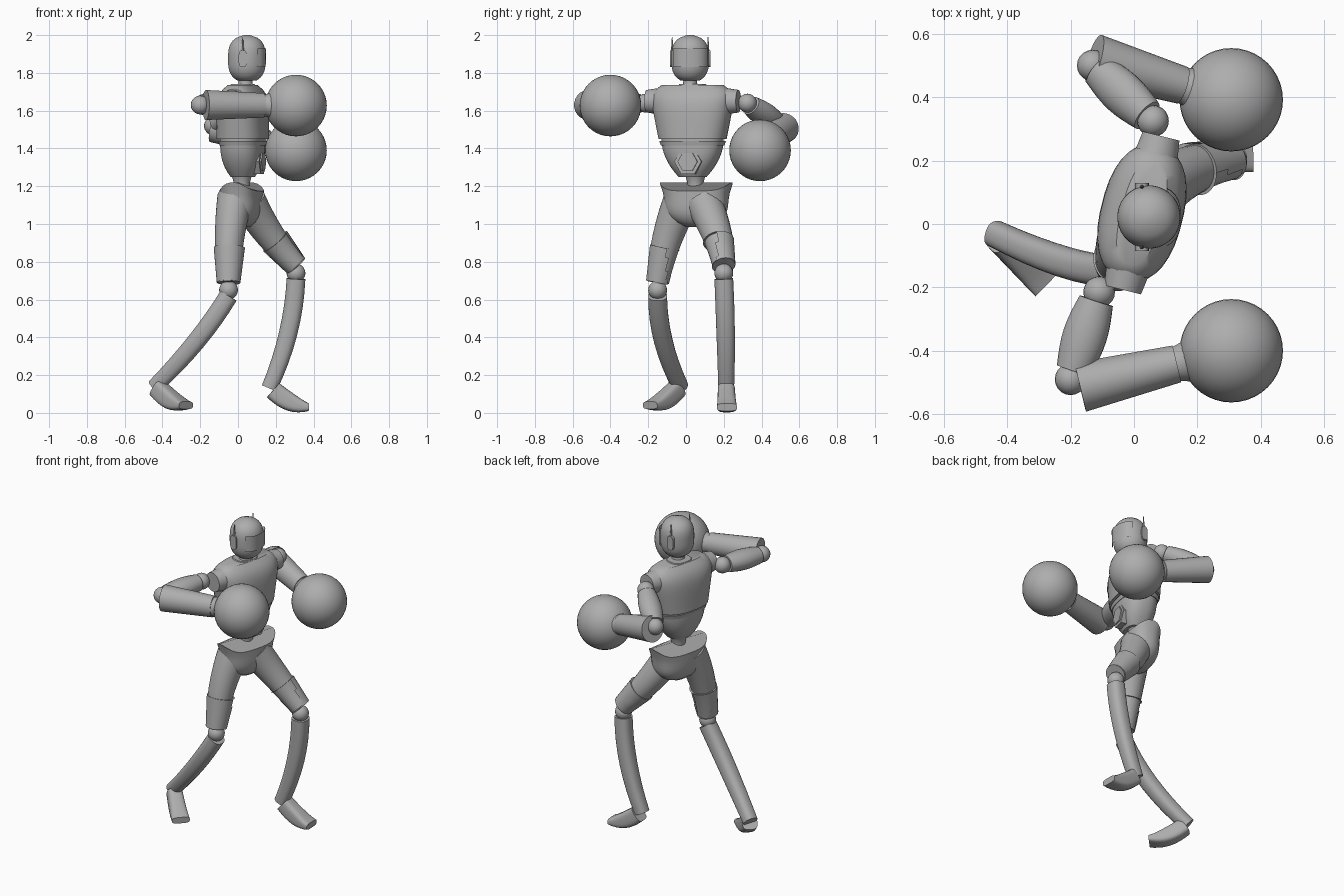
import bpy, bmesh, math
from mathutils import Vector

cube = bpy.data.objects.get("Cube")
if cube:
    bpy.data.objects.remove(cube, do_unlink=True)

grey = bpy.data.materials.new("plain_grey")
grey.use_nodes = True
grey.diffuse_color = (0.42, 0.42, 0.42, 1)
shader = grey.node_tree.nodes["Principled BSDF"]
shader.inputs["Base Color"].default_value = grey.diffuse_color

UP = Vector((0, 0, 1))
ACROSS = Vector((0, 1, 0))
# The upper body is twisted about the vertical
CHEST_SIDE = Vector((1, 4, 0)).normalized()
CHEST_FRONT = CHEST_SIDE.cross(UP)


def finish(name, bm):
    bmesh.ops.recalc_face_normals(bm, faces=bm.faces)
    mesh = bpy.data.meshes.new(name)
    bm.to_mesh(mesh)
    bm.free()
    mesh.materials.append(grey)
    obj = bpy.data.objects.new(name, mesh)
    bpy.context.scene.collection.objects.link(obj)
    bpy.ops.object.select_all(action='DESELECT')
    obj.select_set(True)
    bpy.context.view_layer.objects.active = obj
    bpy.ops.object.shade_smooth_by_angle(angle=math.radians(40))


def taper(start, end, bulge=0.0):
    return lambda t: start + (end - start) * t + bulge * math.sin(math.pi * t)


def point_on(path, t):
    """Point on a straight path, or on a curve through the middle one of three points."""
    start, end = path[0], path[-1]
    point = start.lerp(end, t)
    if len(path) > 2:
        sag = path[1] - (start + end) / 2
        point += sag * 4 * t * (1 - t)
    return point


def loft(name, path, width, depth=None, side=ACROSS, normal=None,
         sides=24, steps=8, power=2.0, lift=0.0, keep=None):
    """Skin rounded sections along a path; width and depth are rules of t from start to end."""
    depth = depth or width
    bm = bmesh.new()
    loops = []
    for i in range(steps + 1):
        t = i / steps
        ahead = point_on(path, min(t + 0.05, 1))
        behind = point_on(path, max(t - 0.05, 0))
        axis = normal or (ahead - behind).normalized()
        u = (side - axis * side.dot(axis)).normalized()
        v = axis.cross(u)
        loop = []
        for k in range(sides):
            angle = math.tau * (k + 0.5) / sides
            c, s = math.cos(angle), math.sin(angle)
            across = math.copysign(abs(c) ** (2 / power), c) * width(t)
            along = math.copysign(abs(s) ** (2 / power), s) * depth(t)
            raised = UP * lift * c ** 4 * (1 - t) ** 8
            loop.append(bm.verts.new(point_on(path, t) + u * across + v * along + raised))
        loops.append(loop)
    for low, high in zip(loops, loops[1:]):
        for k in range(sides):
            j = (k + 1) % sides
            bm.faces.new((low[k], low[j], high[j], high[k]))
    bm.faces.new(loops[0])
    bm.faces.new(loops[-1])
    if keep:
        unwanted = [f for f in bm.faces if not keep(f.calc_center_median())]
        bmesh.ops.delete(bm, geom=unwanted, context='FACES')
    finish(name, bm)


def ball(name, centre, radius, segments=20):
    bm = bmesh.new()
    bmesh.ops.create_uvsphere(bm, u_segments=segments, v_segments=segments // 2, radius=radius)
    bmesh.ops.translate(bm, verts=bm.verts, vec=centre)
    finish(name, bm)


def column(name, centre, bottom, top, width, depth=None, **options):
    """Loft with level sections between two heights, from the first to the second."""
    path = [Vector((*centre, bottom)), Vector((*centre, top))]
    loft(name, path, width, depth, normal=UP, **options)


def arm(label, shoulder, elbow, sleeve, glove):
    ball(label + "_shoulder_joint", shoulder, 0.05)
    loft(label + "_upper_arm", [shoulder.lerp(elbow, 0.1), shoulder.lerp(elbow, 0.9)],
         taper(0.055, 0.055, 0.015), taper(0.05, 0.05, 0.01))
    ball(label + "_elbow_joint", elbow, 0.05)
    loft(label + "_forearm", [sleeve, sleeve.lerp(glove, 0.64)],
         taper(0.08, 0.06), taper(0.08, 0.065))
    loft(label + "_glove_cuff", [sleeve.lerp(glove, 0.6), sleeve.lerp(glove, 0.8)],
         lambda t: 0.055 + 0.04 * t * t)
    ball(label + "_glove", glove, 0.163, 40)


def leg(label, outward, hip, thigh, knee, shin, ankle, toe):
    cuff = knee + UP * 0.04
    loft(label + "_thigh", [hip, thigh, cuff], taper(0.1, 0.06), taper(0.095, 0.06))
    loft(label + "_knee_guard", [thigh.lerp(cuff, 0.2), cuff], taper(0.083, 0.063),
         keep=lambda c: (c.y - thigh.y) * outward > 0)
    ball(label + "_knee_joint", knee, 0.05)
    loft(label + "_shin", [knee - UP * 0.03, shin, ankle],
         taper(0.05, 0.042, 0.003), power=2.5)
    # Wedge foot, tall at the heel and thin at the toe
    heel = ankle.lerp(toe, 0.1)
    arch = heel.lerp(toe, 0.5) - UP * 0.02
    loft(label + "_foot", [heel, arch, toe], taper(0.045, 0.053), taper(0.05, 0.02, 0.012),
         side=(toe - ankle).cross(UP), power=3.5)


# Head, face plate and neck
HEAD = (0.047, 0.022)
column("head", HEAD, 1.76, 2, lambda t: 0.1 * (1 - abs(1.89 * t - 0.9) ** 3) ** 0.5,
       steps=16, sides=32)
column("visor", HEAD, 1.83, 1.93, taper(0.1, 0.102), sides=32, power=2.5,
       keep=lambda c: c.x > 0.1)
column("neck", (0.04, 0.022), 1.7, 1.79, taper(0.06, 0.045, -0.015))

# Ear pods, antennas and shoulder sleeves on both sides
CHEST = (0.025, 0.035)
shoulders = Vector((*CHEST, 1.65))
for label, sign in (("near", -1), ("far", 1)):
    ear = Vector((0.025, HEAD[1] + sign * 0.095, 1.875))
    thickness = ACROSS * 0.012
    loft(label + "_ear_pod", [ear - thickness, ear + thickness],
         taper(0.045, 0.045), taper(0.022, 0.022), side=UP, power=3, steps=1)
    loft(label + "_antenna", [ear, ear + UP * 0.115], taper(0.01, 0.002), sides=8)
    reach = CHEST_SIDE * sign
    loft(label + "_shoulder_sleeve", [shoulders + reach * 0.15, shoulders + reach * 0.25],
         taper(0.075, 0.06))

# Chest, collar, waistband and belly
trunk = dict(side=CHEST_SIDE, sides=32, power=2.5)
column("chest", CHEST, 1.45, 1.735, lambda t: (0.18 + 0.06 * t) * (1 - 0.3 * t ** 8),
       lambda t: 0.13 * (1 - 0.5 * t ** 6), steps=12, **trunk)
column("collar", CHEST, 1.7, 1.74, taper(0.1, 0.07), taper(0.085, 0.06), **trunk)
column("waistband", CHEST, 1.415, 1.44, taper(0.168, 0.177), taper(0.115, 0.12), **trunk)
column("belly", CHEST, 1.45, 1.25, lambda t: 0.165 * (1 - 0.55 * t * t),
       lambda t: 0.112 * (1 - 0.45 * t ** 3), **trunk)
column("waist_joint", (0.02, 0.05), 1.27, 1.13, taper(0.06, 0.06, -0.018))

# Six-sided buckle on the belly
buckle = Vector((*CHEST, 1.33)) + CHEST_FRONT * 0.07
for part, size, reach in (("rim", 0.074, 0.037), ("core", 0.054, 0.045)):
    loft("buckle_" + part, [buckle, buckle + CHEST_FRONT * reach], taper(size, size),
         side=UP, sides=6, steps=1)

# Pelvis with raised hip corners
column("pelvis", (0.02, 0.055), 1.175, 0.985,
       lambda t: 0.17 * (1 - 0.7 * t ** 5) + 0.025 * (1 - t) ** 8,
       lambda t: 0.105 * (1 - 0.6 * t ** 5), lift=0.045, **trunk)

# Near arm held level, far arm with the elbow out and the glove lowered
arm("near", shoulder=Vector((-0.11, -0.215, 1.64)), elbow=Vector((-0.2, -0.49, 1.63)),
    sleeve=Vector((-0.17, -0.515, 1.63)), glove=Vector((0.307, -0.4, 1.627)))
arm("far", shoulder=Vector((0.06, 0.325, 1.64)), elbow=Vector((-0.13, 0.5, 1.52)),
    sleeve=Vector((-0.125, 0.52, 1.51)), glove=Vector((0.307, 0.392, 1.39)))

# Near leg trailing, far leg stepping forward
leg("near", -1, hip=Vector((-0.015, -0.015, 1.14)), thigh=Vector((-0.045, -0.1, 0.92)),
    knee=Vector((-0.05, -0.15, 0.65)), shin=Vector((-0.22, -0.12, 0.38)),
    ankle=Vector((-0.44, -0.03, 0.14)), toe=Vector((-0.275, -0.19, 0.04)))
leg("far", 1, hip=Vector((0.055, 0.09, 1.12)), thigh=Vector((0.17, 0.165, 0.94)),
    knee=Vector((0.307, 0.2, 0.74)), shin=Vector((0.265, 0.21, 0.42)),
    ankle=Vector((0.165, 0.213, 0.13)), toe=Vector((0.375, 0.217, 0.03)))
